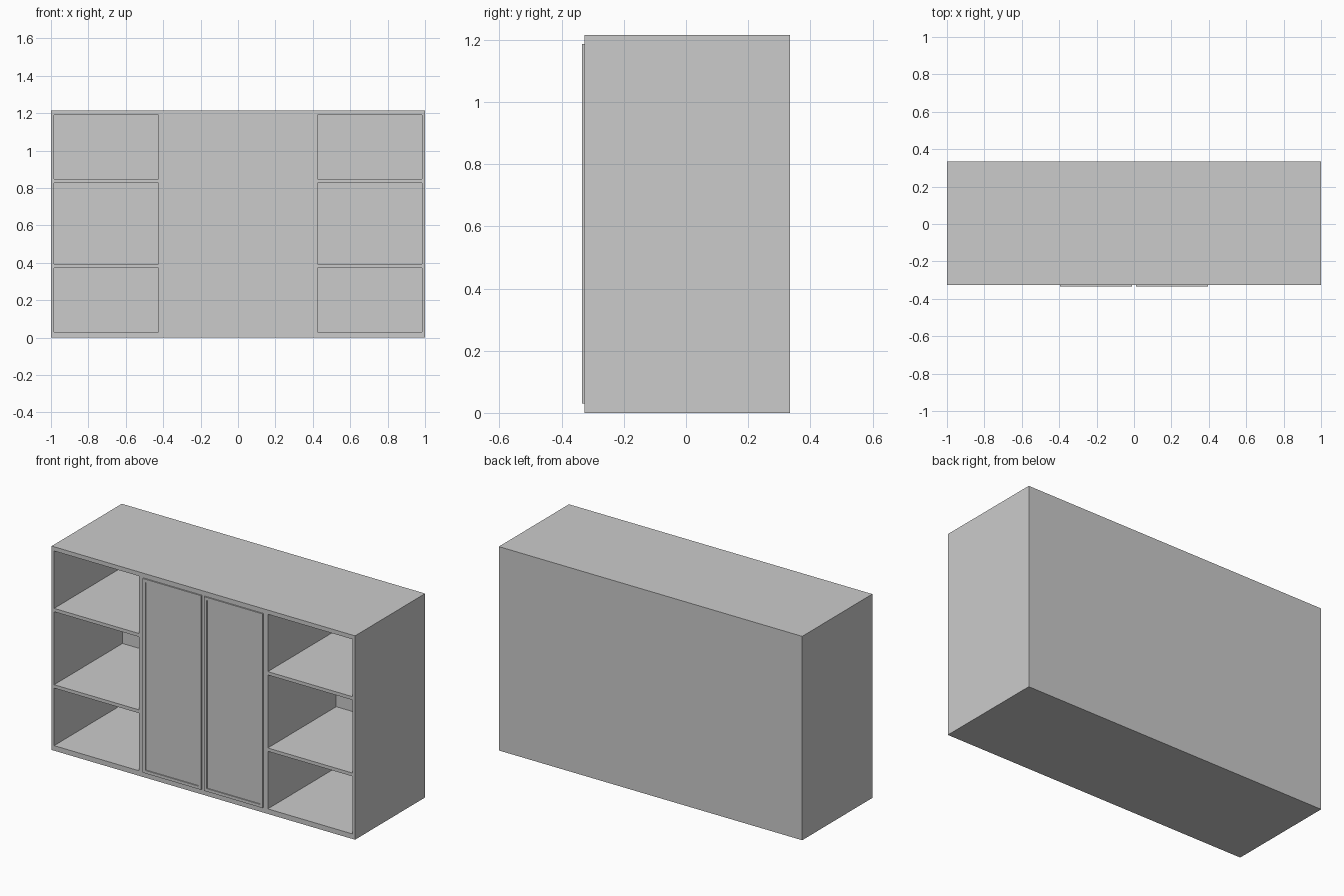
import bpy, bmesh
from mathutils import Vector

if "Cube" in bpy.data.objects:
    bpy.data.objects.remove(bpy.data.objects["Cube"])

HEIGHT = 1.215
FRONT, BACK = -0.326, 0.334
DOOR_FRONT = -0.334


def box(name, lo, hi):
    """Box object between two corners."""
    bm = bmesh.new()
    bmesh.ops.create_cube(bm, size=1)
    lo, hi = Vector(lo), Vector(hi)
    for v in bm.verts:
        v.co = Vector([(lo[i] + hi[i]) / 2 + v.co[i] * (hi[i] - lo[i]) for i in range(3)])
    mesh = bpy.data.meshes.new(name)
    bm.to_mesh(mesh)
    bm.free()
    obj = bpy.data.objects.new(name, mesh)
    bpy.context.collection.objects.link(obj)
    return obj


# Cabinet body
body = box("cabinet_body", (-1, FRONT, 0), (1, BACK, HEIGHT))

# Open compartments: three stacked on each side, carved out of the body
for side in (-1, 1):
    x0, x1 = sorted((side * 0.984, side * 0.425))
    for z0, z1 in ((0.03, 0.373), (0.393, 0.828), (0.848, 1.19)):
        cutter = box("compartment_cutter", (x0, FRONT - 0.1, z0), (x1, BACK - 0.016, z1))
        cutter.hide_render = True
        mod = body.modifiers.new("compartment", "BOOLEAN")
        mod.operation = "DIFFERENCE"
        mod.solver = "EXACT"
        mod.object = cutter
        bpy.context.view_layer.objects.active = body
        bpy.ops.object.modifier_apply(modifier=mod.name)
        bpy.data.objects.remove(cutter)

# Pair of central doors, each with a recessed panel
for label, side in (("left", -1), ("right", 1)):
    x0, x1 = sorted((side * 0.01, side * 0.395))
    door = box(label + "_door", (x0, DOOR_FRONT, 0.03), (x1, FRONT, 1.187))
    bm = bmesh.new()
    bm.from_mesh(door.data)
    bm.normal_update()
    face = min(bm.faces, key=lambda f: f.calc_center_median().y)
    bmesh.ops.inset_region(bm, faces=[face], thickness=0.025)
    ring = bmesh.ops.inset_region(bm, faces=[face], thickness=0.0005)
    for v in face.verts:
        v.co.y += 0.006
    bm.to_mesh(door.data)
    bm.free()
